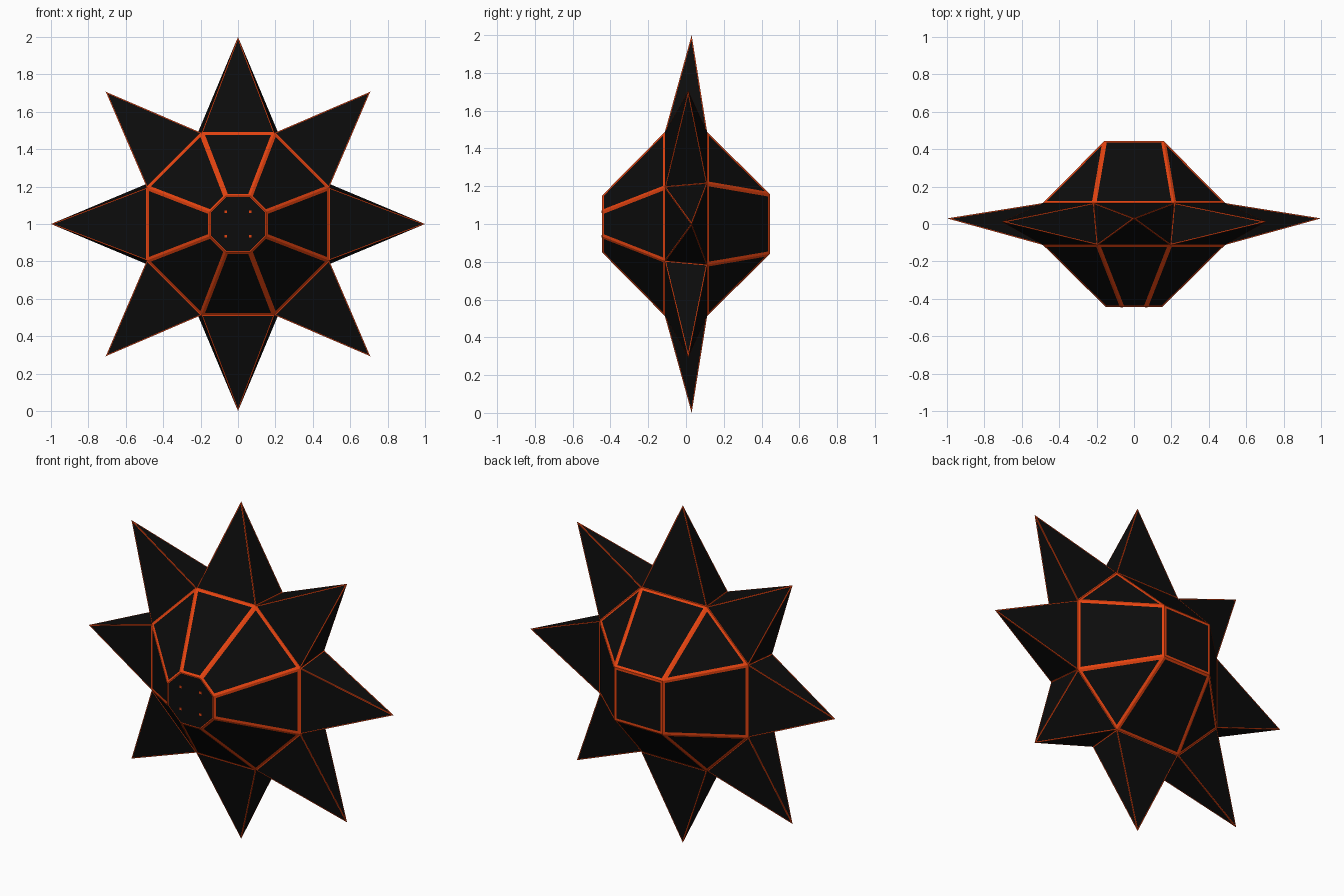
import bpy, bmesh
from mathutils import Vector, Matrix
import math

if "Cube" in bpy.data.objects:
    bpy.data.objects.remove(bpy.data.objects["Cube"])

def material(name, rgb):
    m = bpy.data.materials.new(name)
    m.diffuse_color = (*rgb, 1)
    m.use_nodes = True
    m.node_tree.nodes["Principled BSDF"].inputs["Base Color"].default_value = m.diffuse_color
    return m

BLACK = material("black panel", (0.0035, 0.0035, 0.0035))
ORANGE = material("orange edging", (0.78, 0.056, 0.005))
CENTRE = Vector((0, 0, 1))

def ring(a, b, y):
    """Eight points of an octagon, counter-clockwise, with half widths a (short) and b (long)."""
    pts = [(a, b), (-a, b), (-b, a), (-b, -a), (-a, -b), (a, -b), (b, -a), (b, a)]
    return [Vector((x, y, 1 + z)) for x, z in pts]

def panel_object(name, panels, ref):
    """Black panels with an inset orange border; each panel is (points, border width)."""
    bm = bmesh.new()
    for pts, width in panels:
        f = bm.faces.new([bm.verts.new(p) for p in pts])
        f.normal_update()
        if f.normal.dot(f.calc_center_median() - ref) < 0:
            f.normal_flip()
        f.material_index = 0
        border = bmesh.ops.inset_individual(bm, faces=[f], thickness=width, use_even_offset=True)
        for g in border["faces"]:
            g.material_index = 1
    bmesh.ops.remove_doubles(bm, verts=bm.verts[:], dist=0.0002)
    me = bpy.data.meshes.new(name)
    bm.to_mesh(me)
    bm.free()
    me.materials.append(BLACK)
    me.materials.append(ORANGE)
    ob = bpy.data.objects.new(name, me)
    bpy.context.collection.objects.link(ob)
    return ob

WIDE, THIN = 0.014, 0.005
cap = ring(0.065, 0.15, -0.445)        # small front octagon
front = ring(0.195, 0.487, -0.112)     # front edge of the belt
back = ring(0.215, 0.487, 0.112)       # back edge of the belt
s = 0.158
square = [Vector((x, 0.445, 1 + z)) for x, z in ((s, s), (-s, s), (-s, -s), (s, -s))]

# Front half of the body: octagon cap and eight trapezoids
panels = [(cap, THIN)]
for i in range(8):
    j = (i + 1) % 8
    panels.append(([cap[i], cap[j], front[j], front[i]], WIDE))
panel_object("front_shell", panels, CENTRE)

# Back half of the body: square cap, four quads, four corner triangles
panels = [(square, WIDE)]
for k in range(4):
    n = (k + 1) % 4
    panels.append(([square[k], square[n], back[2 * k + 1], back[2 * k]], WIDE))
    panels.append(([square[n], back[2 * k + 1], back[(2 * k + 2) % 8]], WIDE))
panel_object("back_shell", panels, CENTRE)

# Eight pyramid spikes around the belt
for i in range(8):
    j = (i + 1) % 8
    base = [front[i], front[j], back[j], back[i]]
    ang = math.radians(90 + 45 * i)
    y = 0.03 if i % 2 == 0 else 0.012
    tip = Vector((math.cos(ang), y, 1 + math.sin(ang)))
    ref = sum(base, Vector()) / 4
    panels = [([base[k], base[(k + 1) % 4], tip], THIN) for k in range(4)]
    panel_object(f"spike_{i + 1}", panels, ref)

# Small corner marks on the front cap
bm = bmesh.new()
for x in (-0.065, 0.065):
    for z in (-0.065, 0.065):
        bmesh.ops.create_cube(bm, size=1, matrix=Matrix.Translation((x, -0.445, 1 + z))
                              @ Matrix.Diagonal((0.014, 0.004, 0.014, 1)))
me = bpy.data.meshes.new("cap_marks")
bm.to_mesh(me)
bm.free()
me.materials.append(ORANGE)
bpy.context.collection.objects.link(bpy.data.objects.new("cap_marks", me))
